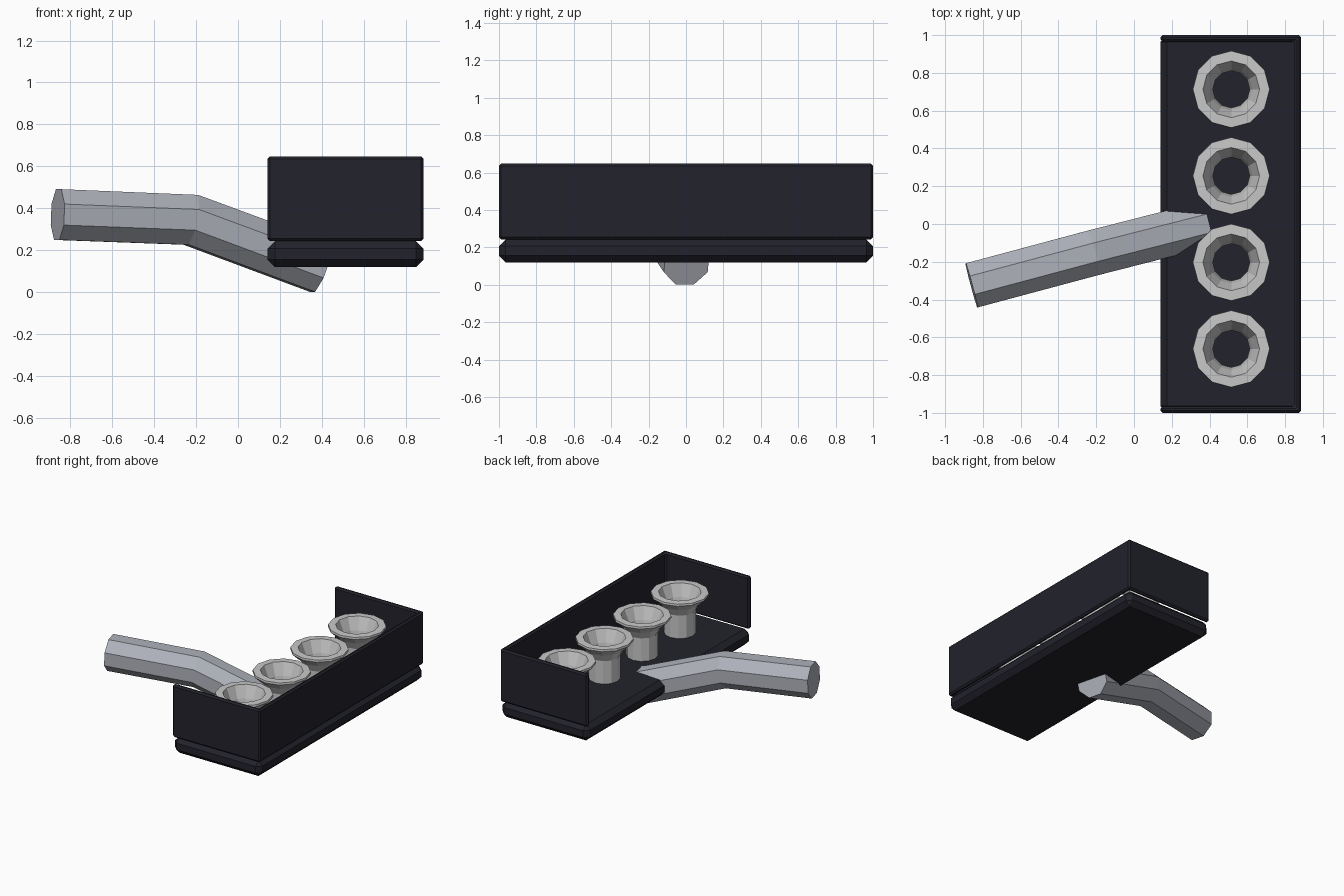
import bpy, bmesh, math
from mathutils import Vector

if "Cube" in bpy.data.objects:
    bpy.data.objects.remove(bpy.data.objects["Cube"])


def material(name, rgb):
    m = bpy.data.materials.new(name)
    m.diffuse_color = (*rgb, 1)
    m.use_nodes = True
    m.node_tree.nodes["Principled BSDF"].inputs["Base Color"].default_value = m.diffuse_color
    return m


DARK = material("dark navy", (0.016, 0.016, 0.025))
STEEL = material("blue grey", (0.42, 0.44, 0.49))
LIGHT = material("light grey", (0.58, 0.58, 0.58))


def finish(bm, name, mat):
    bmesh.ops.recalc_face_normals(bm, faces=bm.faces)
    me = bpy.data.meshes.new(name)
    bm.to_mesh(me)
    bm.free()
    me.materials.append(mat)
    ob = bpy.data.objects.new(name, me)
    bpy.context.collection.objects.link(ob)
    return ob


def prism(name, outline, z0, z1, bevel, mat):
    """Extrude an xy outline from z0 to z1 and chamfer its edges."""
    bm = bmesh.new()
    face = bm.faces.new([bm.verts.new((x, y, z0)) for x, y in outline])
    ext = bmesh.ops.extrude_face_region(bm, geom=[face])
    for v in ext["geom"]:
        if isinstance(v, bmesh.types.BMVert):
            v.co.z = z1
    bmesh.ops.recalc_face_normals(bm, faces=bm.faces)
    bmesh.ops.bevel(bm, geom=bm.edges[:], offset=bevel, segments=1, affect='EDGES')
    return finish(bm, name, mat)


def loft(bm, rings, closed=False):
    """Join successive vertex rings with quads."""
    n = len(rings[0])
    pairs = list(zip(rings, rings[1:])) + ([(rings[-1], rings[0])] if closed else [])
    for a, b in pairs:
        for i in range(n):
            j = (i + 1) % n
            bm.faces.new((a[i], a[j], b[j], b[i]))


# Chamfered base plate and the three-sided guard wall above it
X0, X1, T = 0.14, 0.885, 0.034
prism("base_plate", [(X0, -1), (X1, -1), (X1, 1), (X0, 1)], 0.12, 0.243, 0.036, DARK)
prism("guard_wall", [(X0, -1), (X1, -1), (X1, 1), (X0, 1), (X0, 1 - T),
                     (X1 - T, 1 - T), (X1 - T, T - 1), (X0, T - 1)],
      0.243, 0.648, 0.012, DARK)

# Four flared, hollow cups in a row
PROFILE = [(0.112, 0.235), (0.112, 0.42), (0.14, 0.475), (0.205, 0.535), (0.203, 0.55),
           (0.15, 0.552), (0.112, 0.46), (0.098, 0.40), (0.098, 0.235)]
for k in range(4):
    bm = bmesh.new()
    y = 0.713 - 0.458 * k
    rings = [[bm.verts.new((0.515 + r * math.cos(i * math.tau / 12),
                            y + r * math.sin(i * math.tau / 12), z)) for i in range(12)]
             for r, z in PROFILE]
    loft(bm, rings, closed=True)
    finish(bm, f"cup_{k + 1}", LIGHT)

# Bent octagonal handle: each ring lies in the mitre plane of the path
path = [Vector(p) for p in ((-0.86, -0.325, 0.37), (-0.225, -0.155, 0.345), (0.395, 0.003, 0.115))]
dirs = [(b - a).normalized() for a, b in zip(path, path[1:])]
tangents = [dirs[0], (dirs[0] + dirs[1]).normalized(), dirs[1]]
bm = bmesh.new()
rings = []
for p, t in zip(path, tangents):
    side = Vector((0, 0, 1)).cross(t).normalized()
    up = t.cross(side)
    rings.append([bm.verts.new(p + 0.131 * (side * math.cos(a) + up * math.sin(a)))
                  for a in ((i + 0.5) * math.tau / 8 for i in range(8))])
loft(bm, rings)
bm.faces.new(rings[0])
bm.faces.new(rings[-1])
finish(bm, "handle", STEEL)
